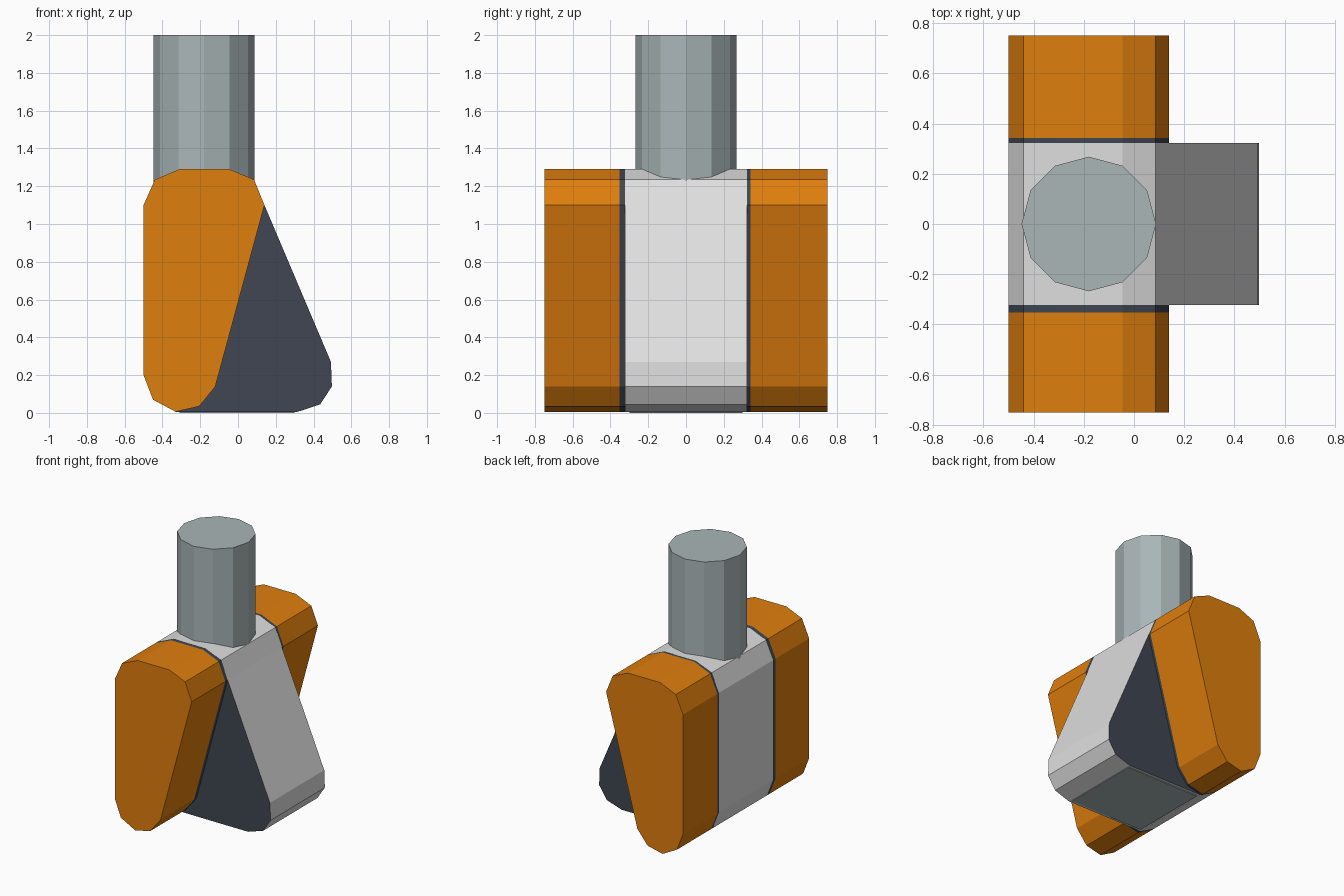
import bpy, bmesh, math

if "Cube" in bpy.data.objects:
    bpy.data.objects.remove(bpy.data.objects["Cube"])


def material(name, rgb):
    m = bpy.data.materials.new(name)
    m.diffuse_color = (*rgb, 1)
    m.use_nodes = True
    m.node_tree.nodes["Principled BSDF"].inputs["Base Color"].default_value = m.diffuse_color
    return m


ORANGE = material("orange", (0.74, 0.21, 0.004))
LIGHT = material("light grey", (0.74, 0.74, 0.74))
DARK = material("dark slate", (0.05, 0.062, 0.085))
STEEL = material("steel grey", (0.40, 0.465, 0.475))


def prism(name, profile, y0, y1, side, cap):
    """Extrude an x-z profile along y, with separate cap colour."""
    bm = bmesh.new()
    face = bm.faces.new([bm.verts.new((x, y0, z)) for x, z in profile])
    ext = bmesh.ops.extrude_face_region(bm, geom=[face], use_keep_orig=True)
    for v in ext["geom"]:
        if isinstance(v, bmesh.types.BMVert):
            v.co.y = y1
    bmesh.ops.recalc_face_normals(bm, faces=bm.faces[:])
    for f in bm.faces:
        f.material_index = 1 if abs(f.normal.y) > 0.9 else 0
    me = bpy.data.meshes.new(name)
    bm.to_mesh(me)
    bm.free()
    me.materials.append(side)
    me.materials.append(cap)
    ob = bpy.data.objects.new(name, me)
    bpy.context.collection.objects.link(ob)
    return ob


# Shared rounded top and back edge, then the two different lower outlines
back = [(0.14, 1.10), (0.085, 1.235), (-0.045, 1.29), (-0.31, 1.29),
        (-0.44, 1.235), (-0.50, 1.10), (-0.50, 0.20), (-0.45, 0.07), (-0.33, 0.006)]
pad_outline = back + [(-0.205, 0.035), (-0.12, 0.14)]
body_outline = back + [(0.31, 0.004), (0.435, 0.045), (0.497, 0.14), (0.492, 0.27)]

# Central wedge body with dark sides
prism("central_body", body_outline, -0.323, 0.323, LIGHT, DARK)

# Side pads with dark seams
for label, s in (("front", -1), ("back", 1)):
    inner = 0.352 if s < 0 else 0.342
    prism(label + "_pad", pad_outline, s * inner, s * 0.75, ORANGE, ORANGE)
    prism(label + "_seam", pad_outline, s * 0.32, s * inner, DARK, DARK)

# Base plate under the body
prism("base_plate", [(-0.31, 0), (0.30, 0), (0.30, 0.006), (-0.31, 0.006)],
      -0.30, 0.30, STEEL, STEEL)

# Upright post
bpy.ops.mesh.primitive_cylinder_add(vertices=12, radius=0.268, depth=0.9,
                                    location=(-0.18, 0, 1.55),
                                    rotation=(0, 0, math.radians(30)))
post = bpy.context.object
post.name = "post"
post.data.materials.append(STEEL)
